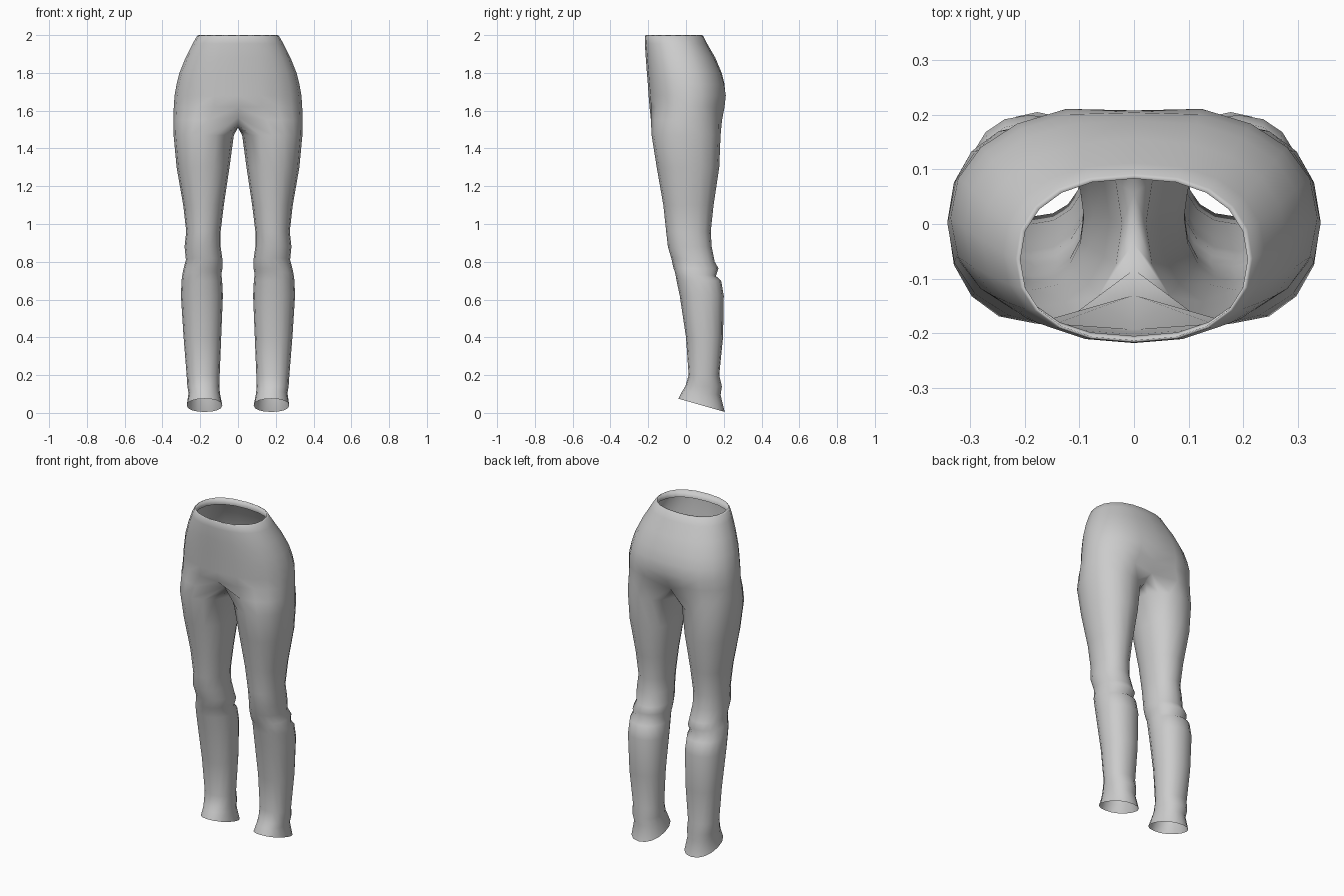
import bpy
import bmesh
from math import sin, cos, pi, copysign

cube = bpy.data.objects.get("Cube")
if cube:
    bpy.data.objects.remove(cube, do_unlink=True)

OUTER = 10                 # index of the centre-back point on each ring
INNER = 5                  # points on the inside of the thigh
SIDES = OUTER + 1 + INNER

# Hip rows, from the inside fold of the waistband down: z, half width, front y, back y, dent
HIPS = [
    (1.955, 0.215, -0.205, 0.088, 0),
    (2.00, 0.208, -0.213, 0.083, 0),
    (1.995, 0.217, -0.217, 0.092, 0),
    (1.955, 0.240, -0.218, 0.112, 0),
    (1.88, 0.278, -0.213, 0.155, 0),
    (1.80, 0.310, -0.207, 0.192, 0.003),
    (1.74, 0.325, -0.202, 0.210, 0.006),
    (1.68, 0.336, -0.198, 0.220, 0.012),
    (1.62, 0.340, -0.193, 0.213, 0.03),
]

# Leg rows: z, inner x, outer x, front y, back y, rise from front to back
THIGH_TOP = (1.55, 0.015, 0.342, -0.190, 0.195, 0)
LEGS = [
    (1.47, 0.022, 0.341, -0.182, 0.183, 0),
    (1.30, 0.045, 0.325, -0.155, 0.176, 0),
    (1.10, 0.075, 0.290, -0.120, 0.146, 0),
    (0.96, 0.092, 0.274, -0.105, 0.131, 0),
    (0.88, 0.092, 0.283, -0.096, 0.136, 0),
    (0.81, 0.082, 0.276, -0.078, 0.152, -0.01),
    (0.765, 0.082, 0.288, -0.066, 0.172, 0),
    (0.735, 0.088, 0.294, -0.058, 0.158, -0.01),
    (0.70, 0.084, 0.299, -0.050, 0.186, 0),
    (0.62, 0.080, 0.302, -0.033, 0.200, 0),
    (0.40, 0.089, 0.288, 0.000, 0.196, 0),
    (0.20, 0.097, 0.272, 0.014, 0.176, 0),
    (0.14, 0.098, 0.268, -0.004, 0.190, 0),
    (0.105, 0.096, 0.262, -0.020, 0.183, -0.01),
    (0.04, 0.083, 0.271, -0.040, 0.205, -0.035),
]


def soft(v, power):
    """Round a sine or cosine towards a squarer outline."""
    return copysign(abs(v) ** power, v)


def hip_ring(z, width, front, back, dent):
    """Half ring from centre front, round the side, to centre back."""
    mid, half = (front + back) / 2, (back - front) / 2
    ring = []
    for k in range(OUTER + 1):
        a = pi * k / OUTER
        x = width * soft(sin(a), 0.85) if 0 < k < OUTER else 0
        y = mid - half * soft(cos(a), 0.9)
        ring.append((x, y - (dent if k == OUTER else 0), z))
    return ring


def leg_ring(z, x_in, x_out, front, back, rise):
    """Closed ring in the same order, then along the inside of the leg."""
    ring = []
    for k in range(SIDES):
        a = 2 * pi * (k - OUTER / 2) / SIDES
        y = soft(sin(a), 0.92)
        ring.append(((x_in + x_out) / 2 + (x_out - x_in) / 2 * soft(cos(a), 0.92),
                     (front + back) / 2 + (back - front) / 2 * y, z + rise * y))
    return ring


def crotch_ring():
    """Thigh top: outer side blends hip and leg, inner side is the centre seam."""
    z, _, x_out, front, back, _ = THIGH_TOP
    hip = hip_ring(z, x_out, front, back, 0)
    leg = leg_ring(*THIGH_TOP)
    ring = [tuple((p + q) / 2 for p, q in zip(a, b)) for a, b in zip(hip, leg)]
    ring[0] = (0, -0.13, 1.565)
    ring[OUTER] = (0, 0.15, 1.56)
    for k in range(1, INNER + 1):
        t = k / (INNER + 1)
        ring.append((0, 0.15 - 0.28 * t, 1.56 - 0.05 * sin(pi * t) ** 0.6))
    return ring


def bridge(bm, upper, lower, closed):
    count = SIDES if closed else OUTER
    for k in range(count):
        n = (k + 1) % SIDES
        bm.faces.new((upper[k], lower[k], lower[n], upper[n]))


# Left half of the trousers
bm = bmesh.new()
rows = [hip_ring(*r) for r in HIPS] + [crotch_ring()] + [leg_ring(*r) for r in LEGS]
rings = [[bm.verts.new(p) for p in row] for row in rows]
for i in range(len(rings) - 1):
    bridge(bm, rings[i], rings[i + 1], closed=i >= len(HIPS))
mesh = bpy.data.meshes.new("trousers")
bm.to_mesh(mesh)
bm.free()

trousers = bpy.data.objects.new("trousers", mesh)
bpy.context.collection.objects.link(trousers)

# Right half
mirror = trousers.modifiers.new("mirror", 'MIRROR')
mirror.use_clip = True
mirror.merge_threshold = 0.0005

# Grey cloth
cloth = bpy.data.materials.new("grey cloth")
cloth.use_nodes = True
colour = (0.6, 0.6, 0.6, 1)
cloth.diffuse_color = colour
cloth.node_tree.nodes["Principled BSDF"].inputs["Base Color"].default_value = colour
mesh.materials.append(cloth)

for polygon in mesh.polygons:
    polygon.use_smooth = True
